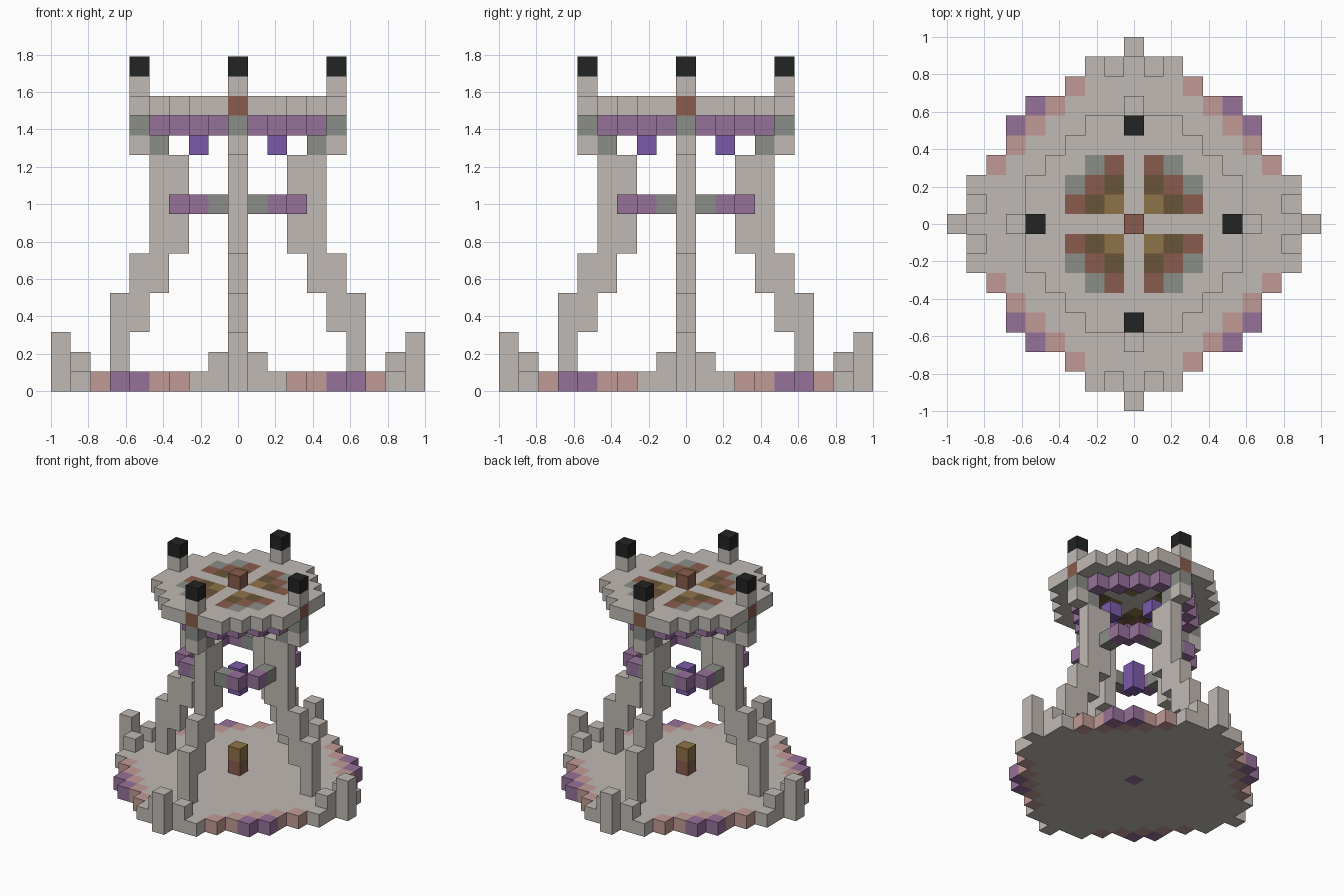
import bpy
import bmesh
from mathutils import Vector

# Remove the default cube only
if "Cube" in bpy.data.objects:
    bpy.data.objects.remove(bpy.data.objects["Cube"], do_unlink=True)

S = 2 / 19  # block size

PALETTE = {
    "pale_stone": "C0BAB4", "grey_stone": "8B8D89", "black_cap": "222423",
    "brown_clay": "885C4D", "pink_stone": "C19A95", "mauve_stone": "96719A",
    "violet_crystal": "7B5BAA", "light_olive": "8D7349", "dark_olive": "695538",
}


def linear(code, i):
    c = int(code[i:i + 2], 16) / 255
    return c / 12.92 if c <= 0.04045 else ((c + 0.055) / 1.055) ** 2.4


MATS = {}
for name, code in PALETTE.items():
    m = bpy.data.materials.new(name)
    m.use_nodes = True
    rgba = (linear(code, 0), linear(code, 2), linear(code, 4), 1)
    m.diffuse_color = rgba
    bsdf = next(n for n in m.node_tree.nodes if n.type == 'BSDF_PRINCIPLED')
    bsdf.inputs["Base Color"].default_value = rgba
    MATS[name] = m

blocks = {}  # (x, y, z) -> (part, colour)


def put(part, colour, x, y, z):
    blocks[(x, y, z)] = (part, colour)


def quarters(x, y):
    """Four positions of a cell turned around the vertical axis."""
    return [(x, y), (-y, x), (-x, -y), (y, -x)]


def mirrored(x, y):
    """Eight positions of a cell under the full symmetry."""
    return set(quarters(x, y) + quarters(y, x))


def disc(half_widths):
    """Cells of a stepped disc; half width for each row away from the centre."""
    for row, half in enumerate(half_widths):
        for x in range(-half, half + 1):
            for y in {row, -row}:
                yield x, y


# Base floor with a pink and mauve rim on the diagonals
for x, y in disc([9, 8, 8, 7, 6, 6, 5, 3, 2, 0]):
    a, b = sorted((abs(x), abs(y)))
    colour = "pale_stone"
    if (a, b) == (5, 6) or b == 0:
        colour = "mauve_stone"
    elif a + b == 10 and a >= 3:
        colour = "pink_stone"
    put("base_floor", colour, x, y, 0)

# Gate posts and low walls beside them
for x, y in quarters(9, 0):
    for z in (1, 2):
        put("gate_posts", "pale_stone", x, y, z)
for x, y in mirrored(8, 1):
    put("gate_walls", "pale_stone", x, y, 1)

# Central pedestal
put("pedestal", "brown_clay", 0, 0, 1)
put("pedestal", "light_olive", 0, 0, 2)

# Stepped legs leaning inward
for z in range(1, 12):
    radii = (6,) if z < 3 else (5, 6) if z < 5 else (4, 5) if z < 7 else (3, 4)
    for r in radii:
        for x, y in quarters(r, 0):
            put("legs", "pale_stone", x, y, z)

# Brace ring between the legs
for x, y in mirrored(1, 3):
    put("brace_ring", "grey_stone", x, y, 9)
for x, y in mirrored(2, 3):
    put("brace_ring", "mauve_stone", x, y, 9)

# Hanging crystals
for z in (7, 8):
    put("centre_crystal", "violet_crystal", 0, 0, z)
for x, y in quarters(2, 0):
    put("small_crystals", "violet_crystal", x, y, 12)

# Brackets from legs to roof
for x, y in quarters(5, 0):
    put("brackets", "pale_stone", x, y, 12)
    put("brackets", "grey_stone", x, y, 13)
for x, y in quarters(4, 0):
    put("brackets", "grey_stone", x, y, 12)

# Diamond frieze under the roof
for i in range(1, 5):
    for x, y in quarters(i, 5 - i):
        put("frieze", "mauve_stone", x, y, 13)

# Roof with a stepped rosette
ROSETTE = {2: "light_olive", 3: "dark_olive", 4: "brown_clay", 5: "grey_stone"}
for x, y in disc([5, 5, 5, 4, 3, 2]):
    a, b = sorted((abs(x), abs(y)))
    colour = "pale_stone"
    if a > 0 and b <= 3:
        colour = ROSETTE.get(a + b, "pale_stone")
    elif a == 0 and b == 5:
        colour = "brown_clay"
    put("roof", colour, x, y, 14)

# Roof knob and black-capped finials
put("roof_knob", "brown_clay", 0, 0, 15)
for x, y in quarters(5, 0):
    put("finials", "pale_stone", x, y, 15)
    put("finials", "black_cap", x, y, 16)


def build(part):
    """Make one object from the exposed block faces of a part."""
    bm = bmesh.new()
    used = sorted({c for p, c in blocks.values() if p == part})
    for cell, (owner, colour) in blocks.items():
        if owner != part:
            continue
        centre = Vector(cell) + Vector((0, 0, 0.5))
        for axis in range(3):
            for sign in (-1, 1):
                n = Vector((0, 0, 0))
                n[axis] = sign
                if tuple(int(c + d) for c, d in zip(cell, n)) in blocks:
                    continue
                u = Vector((0, 0, 0))
                u[(axis + 1) % 3] = 0.5
                v = n.cross(u)
                mid = centre + n / 2
                corners = (mid - u - v, mid + u - v, mid + u + v, mid - u + v)
                face = bm.faces.new([bm.verts.new(p * S) for p in corners])
                face.material_index = used.index(colour)
    bmesh.ops.remove_doubles(bm, verts=bm.verts, dist=S / 100)
    mesh = bpy.data.meshes.new(part)
    bm.to_mesh(mesh)
    bm.free()
    for c in used:
        mesh.materials.append(MATS[c])
    bpy.context.collection.objects.link(bpy.data.objects.new(part, mesh))


for part in sorted({p for p, c in blocks.values()}):
    build(part)
